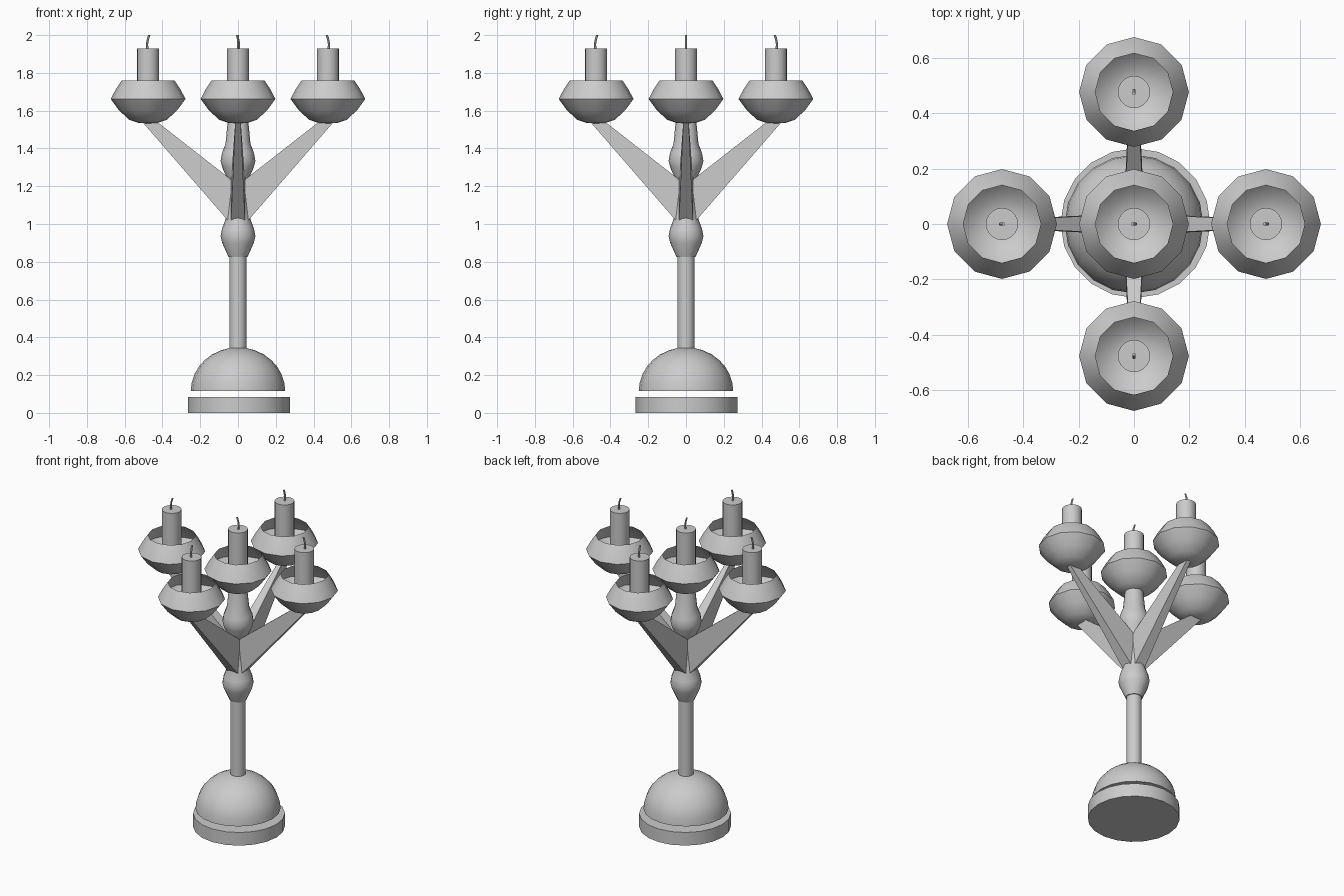
import bpy, bmesh
from math import sin, cos, pi, radians
from mathutils import Matrix

if "Cube" in bpy.data.objects:
    bpy.data.objects.remove(bpy.data.objects["Cube"])


def finish(bm, name, loc=(0, 0, 0), smooth=None, recalc=True):
    if recalc:
        bmesh.ops.recalc_face_normals(bm, faces=bm.faces)
    me = bpy.data.meshes.new(name)
    bm.to_mesh(me)
    bm.free()
    ob = bpy.data.objects.new(name, me)
    ob.location = loc
    bpy.context.collection.objects.link(ob)
    if smooth is not None:
        bpy.context.view_layer.objects.active = ob
        ob.select_set(True)
        bpy.ops.object.shade_smooth_by_angle(angle=radians(smooth))
        ob.select_set(False)
    return ob


def lathe(name, profile, sides, loc=(0, 0, 0), smooth=40, caps=(True, True)):
    """Turn (radius, z) points round the z axis."""
    bm = bmesh.new()
    rings = []
    for r, z in profile:
        if r == 0:
            rings.append([bm.verts.new((0, 0, z))] * sides)
        else:
            rings.append([bm.verts.new((r * sin(2 * pi * i / sides), r * cos(2 * pi * i / sides), z))
                          for i in range(sides)])
    for a, b in zip(rings, rings[1:]):
        for i in range(sides):
            j = (i + 1) % sides
            bm.faces.new(list(dict.fromkeys((a[i], b[i], b[j], a[j]))))
    for ring, cap in ((rings[0], caps[0]), (rings[-1], caps[1])):
        if cap and ring[0] is not ring[1]:
            bm.faces.new(ring)
    return finish(bm, name, loc, smooth)


def arm(name, angle):
    """Tapered four-sided branch, built along +x and turned."""
    bm = bmesh.new()
    ends = []
    for pts, w in ((((0.055, 1.02), (0.03, 1.23)), 0.037), (((0.515, 1.55), (0.44, 1.55)), 0.014)):
        (x0, z0), (x1, z1) = pts
        ends.append([bm.verts.new(p) for p in ((x0, -w, z0), (x0, w, z0), (x1, w, z1), (x1, -w, z1))])
    a, b = ends
    for i in range(4):
        j = (i + 1) % 4
        bm.faces.new((a[i], a[j], b[j], b[i]))
    bm.faces.new(a)
    bm.faces.new(b)
    bm.transform(Matrix.Rotation(angle, 4, 'Z'))
    finish(bm, name)


def wick(name, loc, angle):
    """Thin bent wick that leans towards -x before turning."""
    bm = bmesh.new()
    rings = []
    for x, z in ((0.003, 1.92), (0.006, 1.95), (0.002, 1.975), (-0.006, 2.0)):
        rings.append([bm.verts.new((x + 0.006 * cos(k * pi / 3), 0.006 * sin(k * pi / 3), z)) for k in range(6)])
    for a, b in zip(rings, rings[1:]):
        for i in range(6):
            bm.faces.new((a[i], a[(i + 1) % 6], b[(i + 1) % 6], b[i]))
    bm.faces.new(rings[-1])
    bm.transform(Matrix.Rotation(angle, 4, 'Z'))
    finish(bm, name, loc, 40)


# Base disc and the dome floating just above it
lathe("base_disc", [(0.27, 0), (0.27, 0.085)], 20, (0.005, 0.003, 0))
dome = [(0.25 * cos(t * pi / 16), 0.115 + 0.232 * sin(t * pi / 16)) for t in range(8)] + [(0, 0.347)]
lathe("base_dome", dome, 20)

# Stem with two stacked turned knobs
lathe("stem", [(0.045, 0.33), (0.045, 1.58)], 16)
knob = [(0.05, 0), (0.084, 0.075), (0.092, 0.11), (0.085, 0.15), (0.066, 0.2), (0.047, 0.395)]
for i, z in enumerate((0.825, 1.225)):
    lathe(f"stem_knob_{i + 1}", knob, 16, (0, 0, z))

# Bowl, candle and wick for the centre and each of the four arms
bowl = [(0, 1.532), (0.05, 1.535), (0.1, 1.552), (0.155, 1.603), (0.198, 1.662), (0.17, 1.715), (0.14, 1.76)]
spots = [("centre", 0, 0)] + [(n, 0.476, k * pi / 2) for k, n in enumerate(("right", "back", "left", "front"))]
for n, d, ang in spots:
    loc = (d * cos(ang), d * sin(ang), 0)
    lathe(f"{n}_bowl", bowl, 12, loc, 60, caps=(False, False))
    lathe(f"{n}_candle", [(0.058, 1.55), (0.058, 1.928)], 20, loc)
    wick(f"{n}_wick", loc, ang)
    if d:
        arm(f"{n}_arm", ang)
